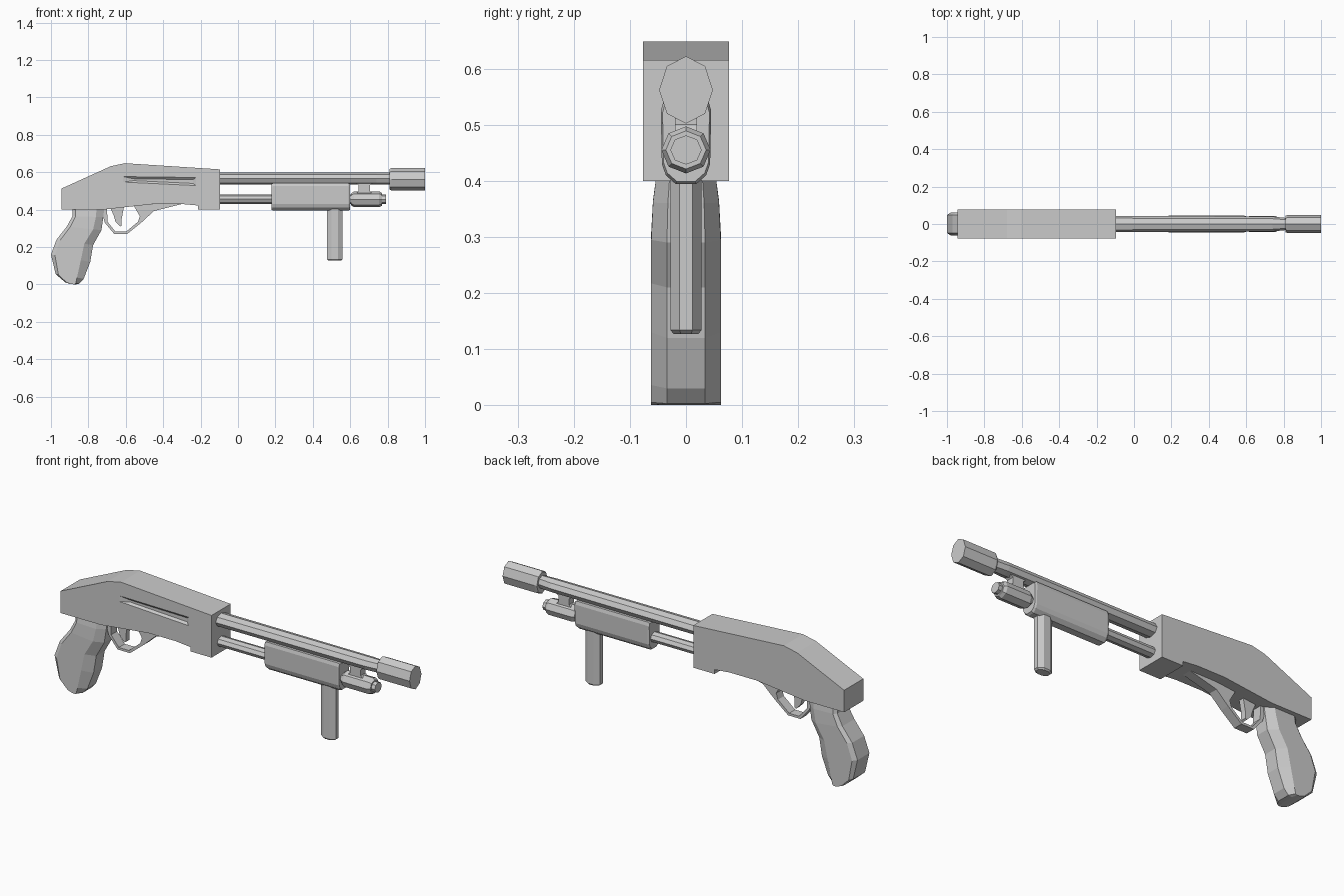
import bpy, bmesh, math


def make(name, verts, faces):
    me = bpy.data.meshes.new(name)
    me.from_pydata(verts, [], faces)
    bm = bmesh.new()
    bm.from_mesh(me)
    bmesh.ops.recalc_face_normals(bm, faces=bm.faces)
    bm.to_mesh(me)
    bm.free()
    ob = bpy.data.objects.new(name, me)
    bpy.context.collection.objects.link(ob)
    return ob


def loft(name, rings, closed=False):
    """Skin a list of equal-length rings, capping the ends unless closed."""
    n, m = len(rings[0]), len(rings)
    verts = [v for r in rings for v in r]
    faces = [(i * n + j, i * n + (j + 1) % n,
              (i + 1) % m * n + (j + 1) % n, (i + 1) % m * n + j)
             for i in range(m if closed else m - 1) for j in range(n)]
    if not closed:
        faces += [tuple(range(n)), tuple(range((m - 1) * n, m * n))]
    return make(name, verts, faces)


def slab(name, profile, y0, y1):
    """Extrude an xz profile from y0 to y1."""
    return loft(name, [[(x, y, z) for x, z in profile] for y in (y0, y1)])


def tube(name, stations, sides=8, turn=0.0):
    """Faceted tube along x; stations are (x, z centre, y radius, z radius)."""
    angles = [math.tau * (i + turn) / sides for i in range(sides)]
    return loft(name, [[(x, ry * math.sin(a), zc + rz * math.cos(a)) for a in angles]
                       for x, zc, ry, rz in stations])


# Receiver body with a shallow ejection recess on the front side
receiver = slab("receiver", [(-0.945, 0.40), (-0.72, 0.40), (-0.45, 0.43), (-0.30, 0.43),
                             (-0.215, 0.422), (-0.215, 0.40), (-0.095, 0.40), (-0.095, 0.615),
                             (-0.605, 0.648), (-0.68, 0.632), (-0.85, 0.555), (-0.945, 0.512)],
                -0.077, 0.077)
cutter = loft("recess_cutter", [
    [(-0.63, -0.08, 0.58), (-0.22, -0.08, 0.575), (-0.22, -0.08, 0.525), (-0.63, -0.08, 0.545)],
    [(-0.56, -0.067, 0.565), (-0.24, -0.067, 0.56), (-0.24, -0.067, 0.54), (-0.56, -0.067, 0.555)]])
cutter.hide_render = True
cutter.hide_viewport = True
cut = receiver.modifiers.new("recess", 'BOOLEAN')
cut.operation = 'DIFFERENCE'
cut.object = cutter

# Barrel and muzzle
tube("barrel", [(-0.12, 0.566, 0.044, 0.032), (0.74, 0.566, 0.040, 0.032),
                (0.82, 0.566, 0.032, 0.032)])
tube("muzzle", [(0.81, 0.562, 0.044, 0.055), (0.82, 0.562, 0.048, 0.060),
                (1.0, 0.562, 0.048, 0.060)])

# Magazine tube, end cap and nub
tube("magazine_tube", [(-0.12, 0.456, 0.032, 0.025), (0.64, 0.456, 0.032, 0.025)])
tube("magazine_cap", [(0.605, 0.455, 0.036, 0.032), (0.62, 0.455, 0.044, 0.042),
                      (0.755, 0.455, 0.044, 0.042), (0.77, 0.455, 0.036, 0.034)])
tube("magazine_nub", [(0.76, 0.455, 0.028, 0.026), (0.79, 0.455, 0.028, 0.026)])

# Bracket between the barrel and the magazine
slab("bracket", [(0.625, 0.545), (0.645, 0.53), (0.645, 0.50), (0.63, 0.485),
                 (0.72, 0.485), (0.705, 0.50), (0.705, 0.53), (0.725, 0.545)], -0.02, 0.02)

# Pump with chamfered underside and tapered ends
half = [(0.040, 0.542), (0.045, 0.525), (0.043, 0.43), (0.036, 0.41), (0.018, 0.394)]
ring = half + [(-y, z) for y, z in reversed(half)]
loft("pump", [[(x, y * s, 0.468 + (z - 0.468) * s) for y, z in ring]
              for x, s in ((0.178, 0.93), (0.188, 1), (0.588, 1), (0.598, 0.93))])

# Vertical foregrip
angles = [math.tau * (i + 0.5) / 8 for i in range(8)]
loft("foregrip", [[(0.518 + 0.045 * s * math.cos(a), 0.030 * s * math.sin(a), z) for a in angles]
                  for z, s in ((0.42, 1), (0.134, 1), (0.127, 0.8))])

# Pistol grip lofted through (back x, back z, front x, front z, width factor)
stations = [(-0.885, 0.41, -0.715, 0.41, 0.85), (-0.885, 0.365, -0.72, 0.36, 0.95),
            (-0.915, 0.31, -0.73, 0.29, 1), (-0.97, 0.24, -0.775, 0.21, 1),
            (-1.0, 0.16, -0.79, 0.12, 1), (-0.975, 0.055, -0.825, 0.03, 1),
            (-0.925, 0.012, -0.85, 0.003, 1), (-0.895, 0.002, -0.87, 0.0, 1)]
section = [(0, 0.048), (0.10, 0.062), (0.76, 0.062), (1, 0.034)]
section += [(t, -y) for t, y in reversed(section)]
loft("pistol_grip", [[(bx + (fx - bx) * t, y * w, bz + (fz - bz) * t) for t, y in section]
                     for bx, bz, fx, fz, w in stations])

# Trigger guard, a thin strip following outer and inner outlines
outer = [(-0.735, 0.41), (-0.712, 0.33), (-0.662, 0.27), (-0.592, 0.27), (-0.515, 0.332),
         (-0.45, 0.392), (-0.28, 0.435)]
inner = [(-0.70, 0.41), (-0.698, 0.335), (-0.655, 0.282), (-0.598, 0.282), (-0.535, 0.335),
         (-0.525, 0.365), (-0.56, 0.425)]
loft("trigger_guard", [[(xo, -0.024, zo), (xo, 0.024, zo), (xi, 0.024, zi), (xi, -0.024, zi)]
                       for (xo, zo), (xi, zi) in zip(outer, inner)])

# Trigger
slab("trigger", [(-0.69, 0.425), (-0.665, 0.37), (-0.655, 0.335), (-0.63, 0.31),
                 (-0.622, 0.315), (-0.622, 0.35), (-0.608, 0.425)], -0.014, 0.014)
